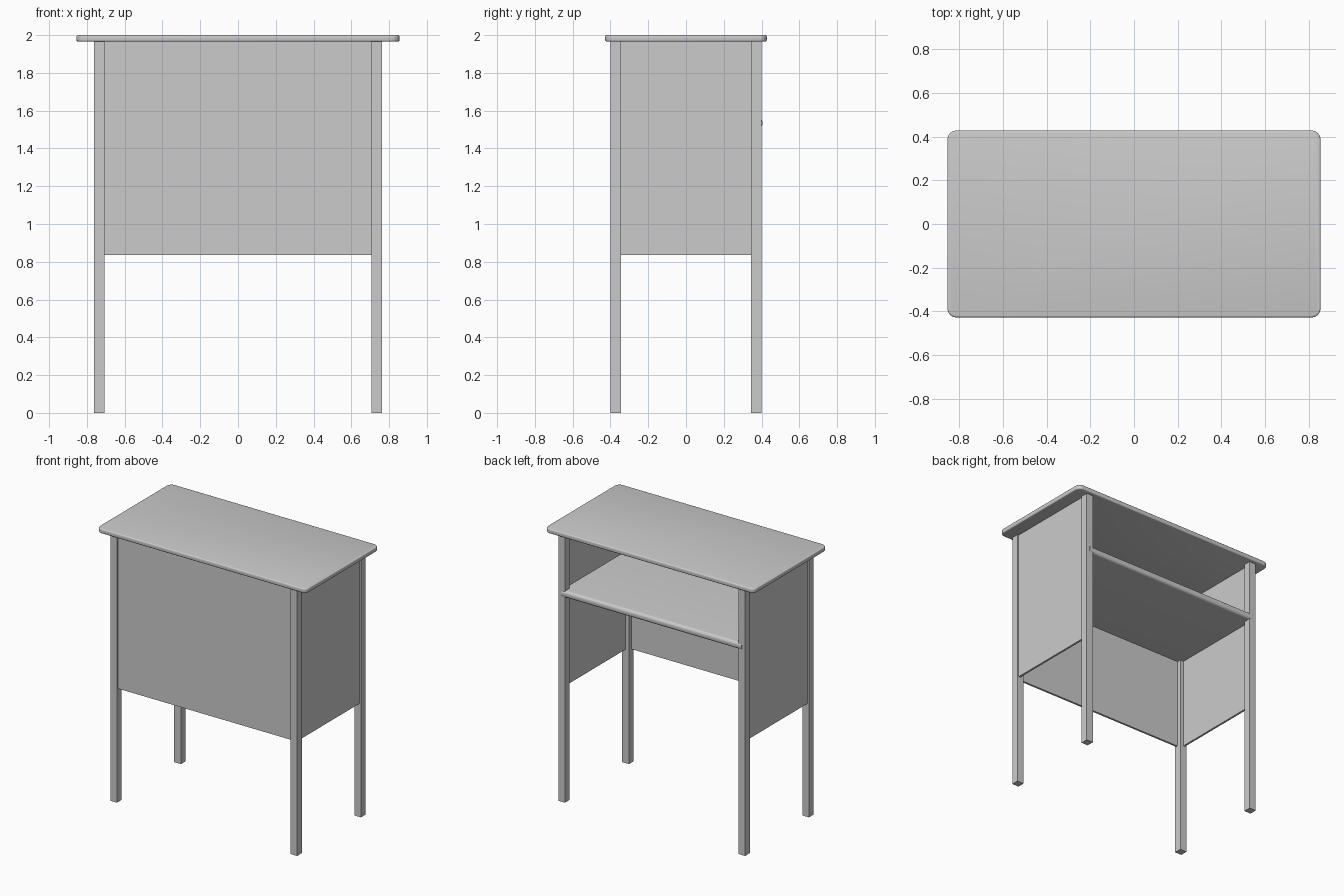
import bpy, bmesh

if "Cube" in bpy.data.objects:
    bpy.data.objects.remove(bpy.data.objects["Cube"])

def box(name, x0, x1, y0, y1, z0, z1):
    bm = bmesh.new()
    bmesh.ops.create_cube(bm, size=1)
    for v in bm.verts:
        v.co.x = x1 if v.co.x > 0 else x0
        v.co.y = y1 if v.co.y > 0 else y0
        v.co.z = z1 if v.co.z > 0 else z0
    mesh = bpy.data.meshes.new(name)
    ob = bpy.data.objects.new(name, mesh)
    bpy.context.collection.objects.link(ob)
    return ob, bm

def finish(ob, bm, smooth=False):
    bmesh.ops.recalc_face_normals(bm, faces=bm.faces)
    bm.to_mesh(ob.data)
    bm.free()
    if smooth:
        bpy.ops.object.select_all(action='DESELECT')
        ob.select_set(True)
        bpy.context.view_layer.objects.active = ob
        bpy.ops.object.shade_smooth_by_angle(angle=0.6)

def round_edges(bm, pick, radius, segments):
    edges = [e for e in bm.edges if pick(e)]
    bmesh.ops.bevel(bm, geom=edges, offset=radius, segments=segments,
                    affect='EDGES', profile=0.5)

LX, LY, LEG = 0.762, 0.40, 0.055      # outer leg faces and leg width
UNDER, LOW = 1.966, 0.837             # underside of top, lower panel edge
INSET, THICK = 0.011, 0.015           # panel recess and thickness
PX, PY = LX - INSET, LY - INSET

# Table top: rounded corners in plan, softened rims
ob, bm = box("table_top", -0.855, 0.855, -0.428, 0.428, UNDER, 2.0)
round_edges(bm, lambda e: abs(e.verts[0].co.z - e.verts[1].co.z) > 0.01, 0.042, 8)
round_edges(bm, lambda e: abs(e.verts[0].co.z - e.verts[1].co.z) < 1e-4, 0.008, 3)
finish(ob, bm, True)

# Four square legs
for sx, side in ((-1, "left"), (1, "right")):
    for sy, end in ((-1, "front"), (1, "back")):
        xs = sorted((sx * LX, sx * (LX - LEG)))
        ys = sorted((sy * LY, sy * (LY - LEG)))
        finish(*box(f"{end}_{side}_leg", *xs, *ys, 0, UNDER))

    # Side panel between the legs
    xs = sorted((sx * PX, sx * (PX - THICK)))
    finish(*box(f"{side}_panel", *xs, -LY + LEG, LY - LEG, LOW, UNDER))

# Front modesty panel
finish(*box("front_panel", -LX + LEG, LX - LEG, -PY, -PY + THICK, LOW, UNDER))

# Storage shelf with a rounded edge on the open side
SX = PX - THICK
ob, bm = box("shelf", -SX, SX, -PY + THICK, 0.404, 1.51, 1.56)
round_edges(bm, lambda e: all(v.co.y > 0.4 for v in e.verts)
            and abs(e.verts[0].co.x - e.verts[1].co.x) > 1, 0.02, 6)
finish(ob, bm, True)
